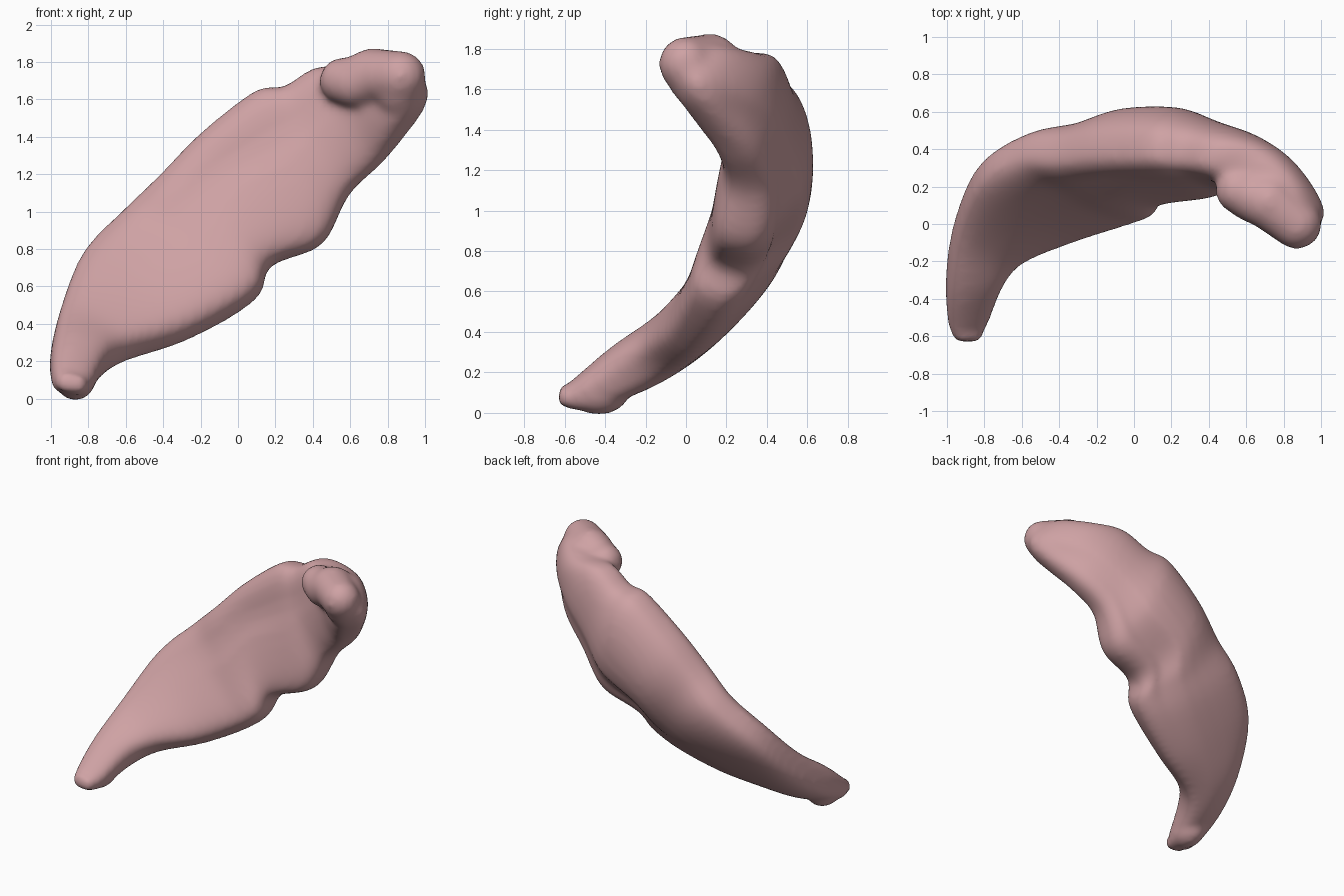
import bpy
import bmesh
import math
from mathutils import Vector, Matrix

default_cube = bpy.data.objects.get("Cube")
if default_cube:
    bpy.data.objects.remove(default_cube, do_unlink=True)

# Stations from tail to head: upper rim, lower rim, (half thickness, backward bow)
STATIONS = [
    ((-.95, -.63, .10), (-.82, -.63, .08), (.04, 0)),
    ((-.99, -.54, .11), (-.78, -.51, .07), (.08, 0)),
    ((-1, -.30, .25), (-.70, -.29, .18), (.13, 0)),
    ((-.95, .01, .47), (-.58, -.16, .25), (.14, .01)),
    ((-.83, .27, .76), (-.30, -.04, .33), (.155, .01)),
    ((-.61, .40, .99), (-.02, .06, .47), (.17, .04)),
    ((-.42, .40, 1.18), (.12, .12, .58), (.175, .09)),
    ((-.20, .42, 1.41), (.18, .20, .72), (.18, .12)),
    ((.09, .42, 1.64), (.45, .25, .83), (.18, .10)),
    ((.25, .40, 1.67), (.59, .29, 1.09), (.155, .05)),
    ((.42, .37, 1.77), (.76, .23, 1.26), (.145, .04)),
    ((.60, .33, 1.78), (.88, .09, 1.43), (.14, .03)),
    ((.75, .19, 1.80), (.96, 0, 1.56), (.13, 0)),
    ((.83, .01, 1.79), (.95, -.04, 1.66), (.08, 0)),
]
# Centre and radius along the folded head lobe
LOBE = [
    ((.56, .18, 1.70), .125),
    ((.63, .15, 1.69), .14),
    ((.72, .12, 1.725), .15),
    ((.87, 0, 1.725), .135),
    ((.86, .05, 1.64), .13),
]
SIDES = 32
STEPS = 5


def spline(p, q, r, s, t):
    """Smooth curve through q and r."""
    return q + (r - p) * (t / 2) + (p * 2 - q * 5 + r * 4 - s) * (t * t / 2) \
        + ((q - r) * 3 + s - p) * (t ** 3 / 2)


def smooth_rows(rows):
    last = len(rows) - 1
    result = []
    for i in range(last):
        around = [rows[min(max(i + k, 0), last)] for k in (-1, 0, 1, 2)]
        for step in range(STEPS):
            result.append([spline(*column, step / STEPS) for column in zip(*around)])
    return result + [rows[-1]]


def signed_power(value, exponent):
    return math.copysign(abs(value) ** exponent, value)


def loft_body(bm):
    rows = smooth_rows([[Vector(upper), Vector(lower), Vector((*size, 0))]
                        for upper, lower, size in STATIONS])
    centres = [(upper + lower) / 2 for upper, lower, size in rows]
    rings = []
    for i, (upper, lower, size) in enumerate(rows):
        tangent = centres[min(i + 1, len(rows) - 1)] - centres[max(i - 1, 0)]
        half = (upper - lower) / 2
        back = half.cross(tangent).normalized()
        if back.y < 0:
            back.negate()
        ring = []
        for k in range(SIDES):
            angle = math.tau * k / SIDES
            across = signed_power(math.cos(angle), .85)
            depth = signed_power(math.sin(angle), .62) * size.x
            bow = size.y * (1 - across * across)
            if depth > 0:
                # Lengthwise furrow beside the lower rim of the back
                depth += bow - size.y * .55 * math.exp(-((across + .55) / .2) ** 2)
            else:
                # Nearly flat front with a shallow dent below the upper rim
                depth += bow * .2 + size.y * .25 * math.exp(-((across - .35) / .25) ** 2)
            ring.append(bm.verts.new(centres[i] + half * across + back * depth))
        rings.append(ring)
    for first, second in zip(rings, rings[1:]):
        for k in range(SIDES):
            n = (k + 1) % SIDES
            bm.faces.new((first[k], first[n], second[n], second[k]))
    bm.faces.new(rings[0][::-1])
    bm.faces.new(rings[-1])


def add_ball(bm, centre, radii):
    bmesh.ops.create_icosphere(
        bm, subdivisions=3, radius=1,
        matrix=Matrix.Translation(centre) @ Matrix.Diagonal((*radii, 1)))


# Curved body
bm = bmesh.new()
loft_body(bm)

# Folded head lobe, a chain of close balls
for (start, start_radius), (end, end_radius) in zip(LOBE, LOBE[1:]):
    for step in range(STEPS + 1):
        t = step / STEPS
        radius = start_radius + (end_radius - start_radius) * t
        add_ball(bm, Vector(start).lerp(Vector(end), t), (radius, radius, radius))

# Heel under the tail tip
add_ball(bm, (-.87, -.43, .10), (.11, .15, .11))

bmesh.ops.recalc_face_normals(bm, faces=bm.faces)
mesh = bpy.data.meshes.new("organ_body")
bm.to_mesh(mesh)
bm.free()
body = bpy.data.objects.new("organ_body", mesh)
bpy.context.collection.objects.link(body)

# Fuse the overlapping volumes and soften the joins
remesh = body.modifiers.new("fuse", 'REMESH')
remesh.mode = 'VOXEL'
remesh.voxel_size = .022
remesh.use_smooth_shade = True
soften = body.modifiers.new("soften", 'SMOOTH')
soften.factor = .5
soften.iterations = 10

# Soft pink tissue
tissue = bpy.data.materials.new("tissue_pink")
tissue.use_nodes = True
colour = (.62, .36, .37, 1)
tissue.diffuse_color = colour
tissue.node_tree.nodes["Principled BSDF"].inputs["Base Color"].default_value = colour
body.data.materials.append(tissue)
